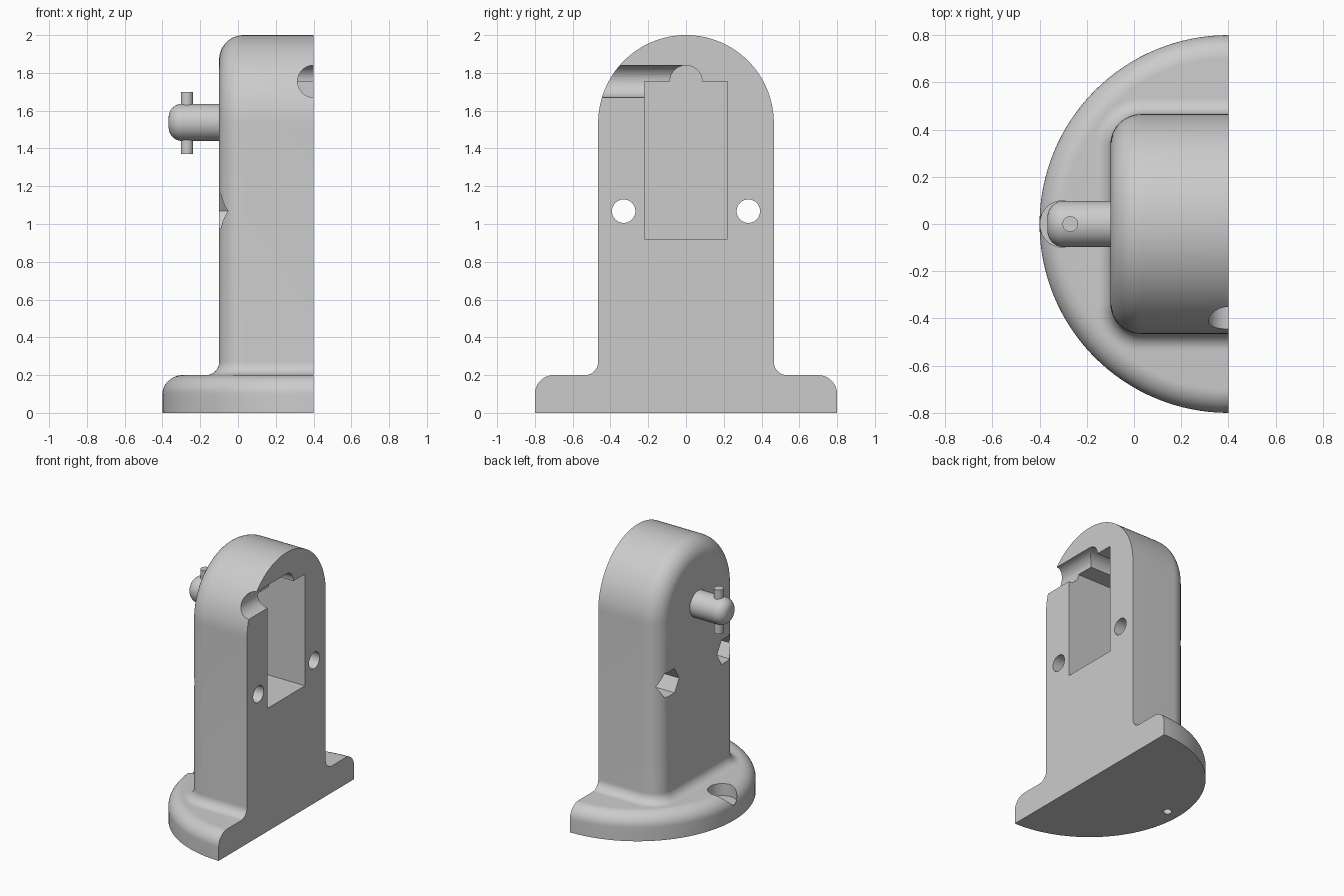
import bpy
import bmesh
from math import pi, sin, cos
from mathutils import Matrix, Vector

cube = bpy.data.objects.get("Cube")
if cube:
    bpy.data.objects.remove(cube, do_unlink=True)

grey = bpy.data.materials.new("plain grey")
grey.use_nodes = True
colour = (0.6, 0.6, 0.6, 1)
grey.diffuse_color = colour
grey.node_tree.nodes["Principled BSDF"].inputs["Base Color"].default_value = colour

FACE = 0.4        # flat mounting face, in x
HALF = 0.465      # half width of the upright
ARCH = 1.535      # centre height of the arched top
ROUND = 0.13      # rounding of the rear edge
FILLET = 0.07     # blend between upright and foot


def finish(name, bm):
    bmesh.ops.remove_doubles(bm, verts=bm.verts, dist=1e-5)
    bmesh.ops.recalc_face_normals(bm, faces=bm.faces)
    mesh = bpy.data.meshes.new(name)
    bm.to_mesh(mesh)
    bm.free()
    mesh.materials.append(grey)
    obj = bpy.data.objects.new(name, mesh)
    bpy.context.collection.objects.link(obj)
    return obj


def skin(name, rows):
    """Join neighbouring rows of points with faces."""
    bm = bmesh.new()
    grid = [[bm.verts.new(p) for p in row] for row in rows]
    for a, b in zip(grid, grid[1:]):
        for i in range(len(a) - 1):
            bm.faces.new((a[i], a[i + 1], b[i + 1], b[i]))
    bmesh.ops.remove_doubles(bm, verts=bm.verts, dist=1e-5)
    bmesh.ops.dissolve_degenerate(bm, edges=bm.edges, dist=1e-5)
    bmesh.ops.holes_fill(bm, edges=[e for e in bm.edges if e.is_boundary], sides=0)
    return finish(name, bm)


def lathe(name, profile, steps, matrix):
    """Turn a (radius, height) profile about its axis."""
    rows = []
    for s in range(steps + 1):
        t = 2 * pi * s / steps
        rows.append([matrix @ Vector((r * cos(t), r * sin(t), h)) for r, h in profile])
    return skin(name, rows)


def rod(name, start, end, radius, sides=48):
    start, end = Vector(start), Vector(end)
    axis = end - start
    turn = Vector((0, 0, 1)).rotation_difference(axis).to_matrix().to_4x4()
    bm = bmesh.new()
    bmesh.ops.create_cone(bm, cap_ends=True, segments=sides, radius1=radius, radius2=radius,
                          depth=axis.length, matrix=Matrix.Translation((start + end) / 2) @ turn)
    return finish(name, bm)


def box(name, low, high):
    low, high = Vector(low), Vector(high)
    bm = bmesh.new()
    bmesh.ops.create_cube(bm, size=1, matrix=Matrix.Translation((low + high) / 2)
                          @ Matrix.Diagonal((*(high - low), 1)))
    return finish(name, bm)


def combine(target, tool, operation):
    tool.hide_render = True
    mod = target.modifiers.new(tool.name, "BOOLEAN")
    mod.operation, mod.solver, mod.object = operation, "EXACT", tool
    bpy.context.view_layer.objects.active = target
    bpy.ops.object.modifier_apply(modifier=mod.name)
    bpy.data.objects.remove(tool, do_unlink=True)


def smooth(obj):
    bpy.ops.object.select_all(action="DESELECT")
    obj.select_set(True)
    bpy.context.view_layer.objects.active = obj
    bpy.ops.object.shade_smooth_by_angle(angle=0.5)


def arc(centre, radius, a, b, steps):
    ts = [a + (b - a) * i / steps for i in range(steps + 1)]
    return [(centre[0] + radius * cos(t), centre[1] + radius * sin(t)) for t in ts]


# Upright: half footprint (x, radius, normal) swept up one side, over the arch and down
section = [(0.5, 0, 0, 0), (0.5, HALF, 0, 1)]
for nx, nr in arc((0, 0), 1, pi / 2, pi, 12):
    section.append((0.03 + ROUND * nx, HALF - ROUND + ROUND * nr, nx, nr))
section.append((-0.1, 0, -1, 0))

foot_path = [(FILLET, 0.1)] + arc((FILLET, 0.2 + FILLET), -FILLET, pi / 2, 0, 10)


def side_rows(sign):
    return [[(x + d * nx, sign * (r + d * nr), z) for x, r, nx, nr in section]
            for d, z in foot_path]


arch_rows = [[(x, r * cos(t), ARCH + r * sin(t)) for x, r, nx, nr in section]
             for t in [pi * i / 64 for i in range(65)]]
bracket = skin("bracket", side_rows(1) + arch_rows + side_rows(-1)[::-1])

# Round foot with a softened rim
rim = [(0, 0), (0.8, 0)] + arc((0.7, 0.1), 0.1, 0, pi / 2, 12) + [(0, 0.2)]
combine(bracket, lathe("foot", rim, 128, Matrix.Translation((FACE, 0, 0))), "UNION")

# Flat mounting face, pocket, cable notch and channel
cutters = [
    box("face_cut", (FACE, -1, -1), (2, 1, 3)),
    box("pocket", (0, -0.22, 0.92), (0.6, 0.22, 1.755)),
    rod("notch", (0.004, 0, 1.755), (0.6, 0, 1.755), 0.085),
    rod("channel", (FACE, -0.7, 1.755), (FACE, 0, 1.755), 0.085),
    rod("foot_recess", (-0.3, 0, 0.11), (-0.3, 0, 0.4), 0.099),
    rod("foot_hole", (-0.3, 0, -0.1), (-0.3, 0, 0.2), 0.03, 24),
]
# Bolt holes with six-sided nut traps at the rear
for y in (-0.33, 0.33):
    cutters.append(rod("bolt_hole", (-0.5, y, 1.068), (0.6, y, 1.068), 0.062))
    bm_trap = rod("nut_trap", (-0.3, 0, 0), (0.1, 0, 0), 0.105, 6)
    corner = max(abs(v.co.y) for v in bm_trap.data.vertices)
    if corner < 0.1:    # put the corners sideways
        bm_trap.data.transform(Matrix.Rotation(pi / 6, 4, "X"))
    bm_trap.data.transform(Matrix.Translation((0, y, 1.068)))
    cutters.append(bm_trap)
for cutter in cutters:
    combine(bracket, cutter, "DIFFERENCE")
smooth(bracket)

# Peg with rounded tip, and its cross pin
tip = [(0, 0), (0.098, 0)] + arc((0.028, 0.247), 0.07, 0, pi / 2, 10) + [(0, 0.317)]
peg = lathe("peg", tip, 48, Matrix.Translation((-0.05, 0, 1.538)) @ Matrix.Rotation(-pi / 2, 4, "Y"))
smooth(peg)
smooth(rod("cross_pin", (-0.27, 0, 1.37), (-0.27, 0, 1.7), 0.033, 32))
